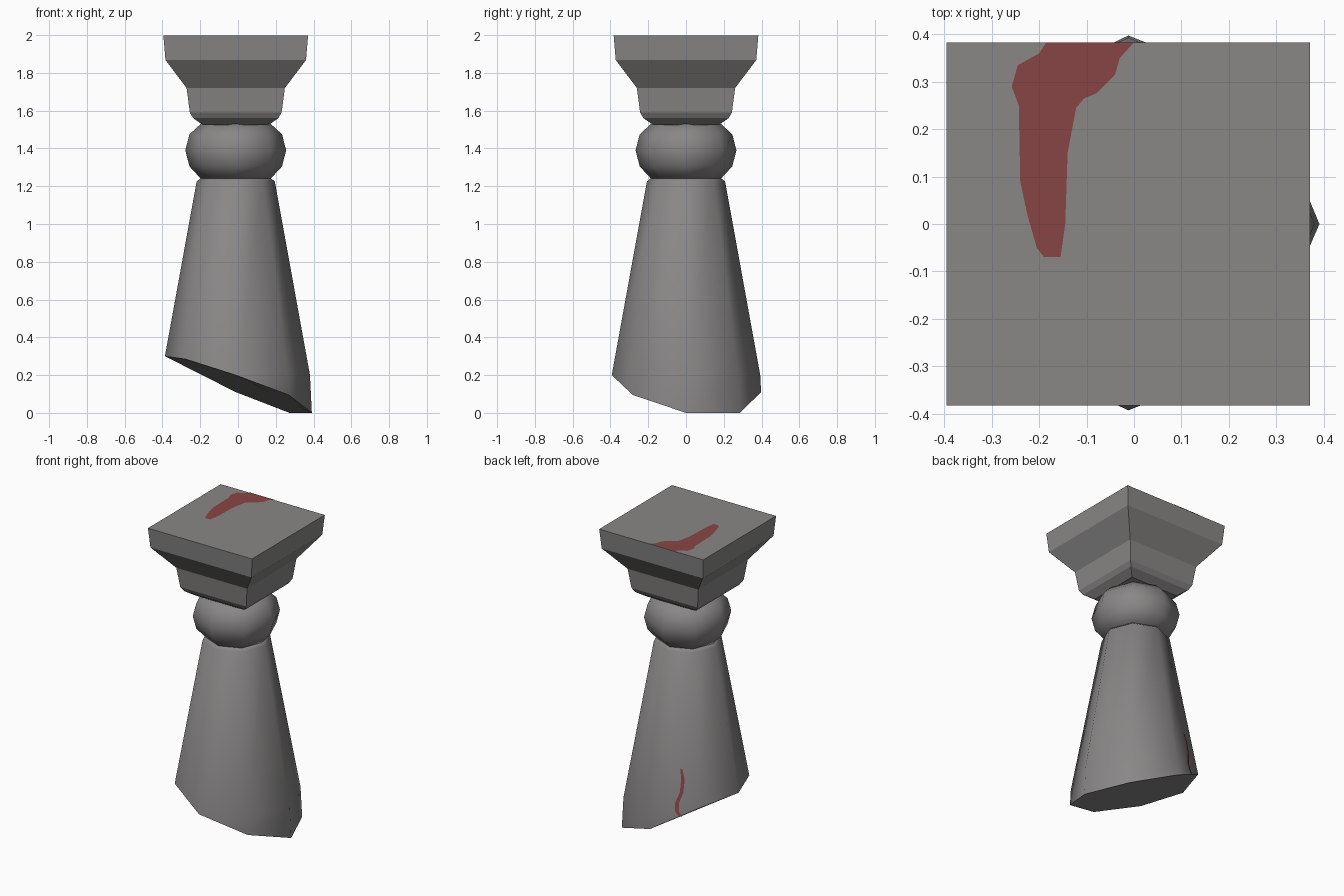
import bpy, bmesh, math
from mathutils import Vector

if "Cube" in bpy.data.objects:
    bpy.data.objects.remove(bpy.data.objects["Cube"])

CX = -0.012  # axis of the pillar


def material(name, rgb):
    m = bpy.data.materials.new(name)
    m.diffuse_color = (*rgb, 1)
    m.use_nodes = True
    m.node_tree.nodes["Principled BSDF"].inputs["Base Color"].default_value = m.diffuse_color
    return m


stone = material("grey stone", (0.25, 0.243, 0.24))
red = material("dull red", (0.25, 0.06, 0.06))


def finish(name, bm, mat, smooth=None):
    bmesh.ops.remove_doubles(bm, verts=bm.verts, dist=0.0005)
    if smooth is not None:
        bmesh.ops.recalc_face_normals(bm, faces=bm.faces)
    me = bpy.data.meshes.new(name)
    bm.to_mesh(me)
    bm.free()
    me.materials.append(mat)
    ob = bpy.data.objects.new(name, me)
    bpy.context.collection.objects.link(ob)
    if smooth:
        me.shade_smooth()
        me.set_sharp_from_angle(angle=math.radians(smooth))
    return ob


def loft(name, rings, smooth):
    """Skin a stack of closed rings and cap both ends."""
    bm = bmesh.new()
    rows = [[bm.verts.new(p) for p in ring] for ring in rings]
    n = len(rows[0])
    for a, b in zip(rows, rows[1:]):
        for i in range(n):
            j = (i + 1) % n
            bm.faces.new((a[i], a[j], b[j], b[i]))
    bm.faces.new(rows[0][::-1])
    bm.faces.new(rows[-1])
    return finish(name, bm, stone, smooth)


def ring(r, z, n=8, start=0.0):
    return [(CX + r * math.cos(start + math.tau * i / n),
             r * math.sin(start + math.tau * i / n), z) for i in range(n)]


# capital: square stepped block
cap = [(0.175, 1.525), (0.225, 1.56), (0.243, 1.59), (0.26, 1.72),
       (0.372, 1.868), (0.383, 1.998)]
loft("capital", [ring(h * math.sqrt(2), z, 4, math.pi / 4) for h, z in cap], 0)

# rounded collar
bulge = [(0.185, 1.24), (0.245, 1.305), (0.267, 1.39), (0.245, 1.475), (0.185, 1.53)]
loft("collar", [ring(r, z) for r, z in bulge], 50)


# shaft: tapering octagon, broken off at a slant below
def shaft_r(z):
    if z > 0.2:
        return 0.393 - (z - 0.2) * (0.393 - 0.207) / 1.025
    return 0.403 - z * 0.05


broken = [0.0, 0.0, 0.11, 0.27, 0.3, 0.285, 0.2, 0.095]


def shaft_point(i, z):
    a = math.tau * i / 8
    r = shaft_r(z)
    return Vector((CX + r * math.cos(a), r * math.sin(a), z))


loft("shaft", [[shaft_point(i, z) for i, z in enumerate(broken)],
               [shaft_point(i, max(z, 0.2)) for i, z in enumerate(broken)],
               ring(0.207, 1.225), ring(0.185, 1.243)], 50)

# red stain on top of the capital
outline = [(-0.185, 0.383), (-0.2, 0.36), (-0.245, 0.335), (-0.258, 0.29),
           (-0.243, 0.25), (-0.24, 0.09), (-0.225, 0.02), (-0.205, -0.05),
           (-0.19, -0.07), (-0.155, -0.07), (-0.145, 0.0), (-0.14, 0.15),
           (-0.122, 0.245), (-0.105, 0.265), (-0.08, 0.275), (-0.04, 0.315),
           (-0.03, 0.35), (0.0, 0.383)]
bm = bmesh.new()
bm.faces.new([bm.verts.new((x, y, 2.0)) for x, y in outline])
finish("top_stain", bm, red)

# thin red streak on the back-left face of the shaft: (across, height, half width)
streak = [(-0.036, 0.505, 0.006), (-0.026, 0.44, 0.011), (-0.034, 0.36, 0.011),
          (-0.062, 0.29, 0.012), (-0.062, 0.24, 0.012), (-0.042, 0.212, 0.012)]
out = Vector((math.cos(math.radians(112.5)), math.sin(math.radians(112.5)), 0.18))
out.normalize()
bm = bmesh.new()
rows = []
for s, z, w in streak:
    a, b = shaft_point(2, z), shaft_point(3, z)
    mid = a.lerp(b, (s / shaft_r(z) + 0.57) / 0.749) + out * 0.003
    d = (b - a).normalized() * w
    rows.append((bm.verts.new(mid - d), bm.verts.new(mid + d)))
for p, q in zip(rows, rows[1:]):
    bm.faces.new((p[0], p[1], q[1], q[0]))
bm.normal_update()
for f in bm.faces:
    if f.normal.dot(out) < 0:
        f.normal_flip()
bm.normal_update()
for f in bm.faces:
    f.smooth = True
finish("shaft_streak", bm, red)

# upward normals for the stain
me = bpy.data.objects["top_stain"].data
if me.polygons[0].normal.z < 0:
    me.flip_normals()
